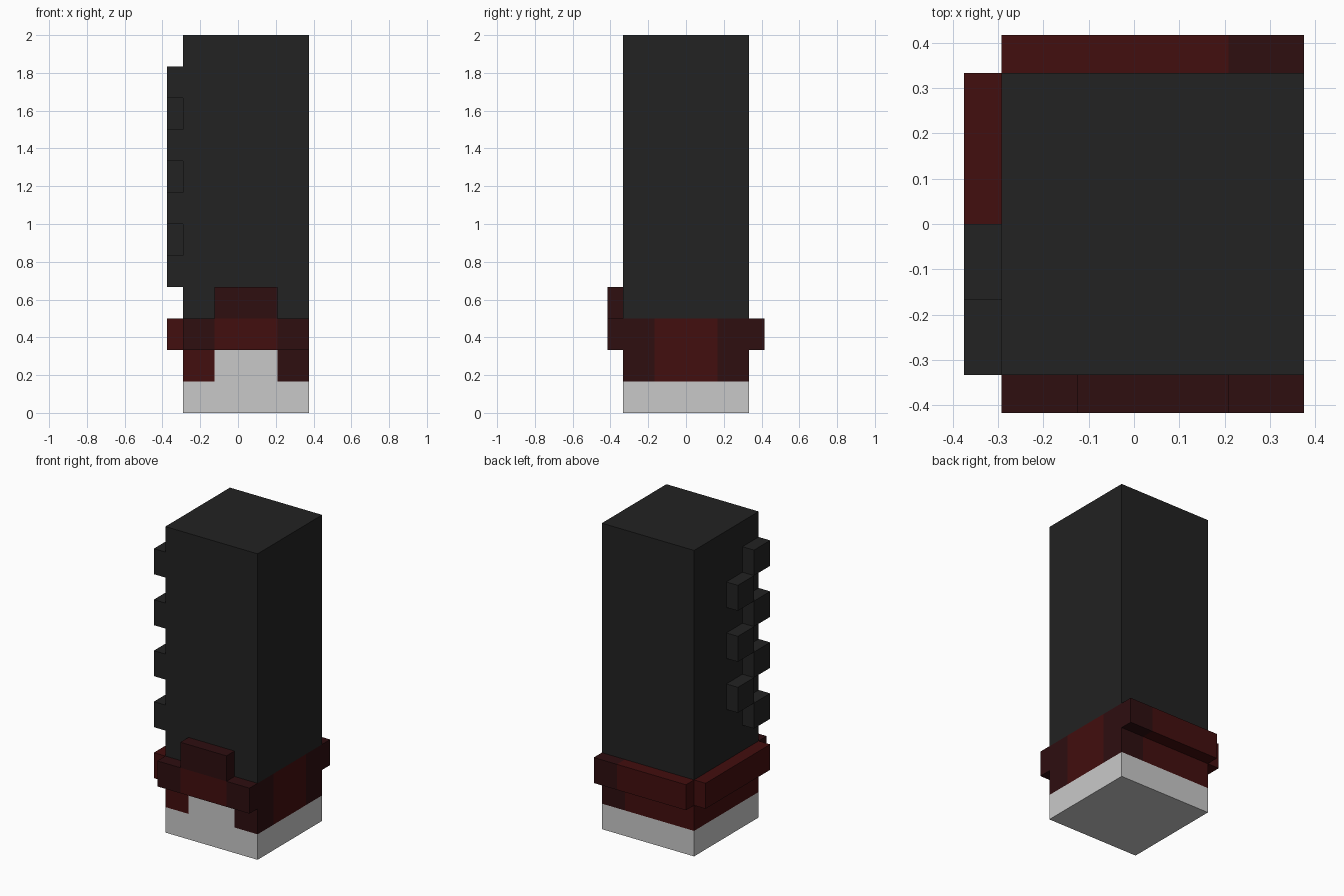
import bpy, bmesh
from mathutils import Vector

if "Cube" in bpy.data.objects:
    bpy.data.objects.remove(bpy.data.objects["Cube"])

P = 1 / 6            # one block unit
H = P / 2            # thickness of the raised layer
X0, X1 = -0.375 + H, 0.375
Y0, Y1 = -2 * P, 2 * P


def material(name, rgb):
    m = bpy.data.materials.new(name)
    m.diffuse_color = (*rgb, 1)
    m.use_nodes = True
    m.node_tree.nodes["Principled BSDF"].inputs["Base Color"].default_value = m.diffuse_color
    return m


BLACK, RED, DARK, GREY = 0, 1, 2, 3
MATS = [material("charcoal black", (0.0160, 0.0160, 0.0160)),
        material("deep red", (0.0545, 0.0044, 0.0044)),
        material("dark maroon", (0.0273, 0.0044, 0.0052)),
        material("light grey", (0.584, 0.584, 0.584))]


def prism(name, profile, y0, y1, rule, cuts=()):
    """Extrude an x-z profile along y, slice at cuts, colour faces by rule."""
    bm = bmesh.new()
    face = bm.faces.new([bm.verts.new((x, y0, z)) for x, z in profile])
    ext = bmesh.ops.extrude_face_region(bm, geom=[face])["geom"]
    bmesh.ops.translate(bm, vec=(0, y1 - y0, 0),
                        verts=[v for v in ext if isinstance(v, bmesh.types.BMVert)])
    for axis, value in cuts:
        no = Vector((0, 0, 0))
        no[axis] = 1
        bmesh.ops.bisect_plane(bm, geom=bm.verts[:] + bm.edges[:] + bm.faces[:],
                               plane_co=no * value, plane_no=no)
    bmesh.ops.recalc_face_normals(bm, faces=bm.faces[:])
    bm.normal_update()
    for f in bm.faces:
        f.material_index = rule(f.calc_center_median(), f.normal)
    me = bpy.data.meshes.new(name)
    bm.to_mesh(me)
    bm.free()
    for m in MATS:
        me.materials.append(m)
    ob = bpy.data.objects.new(name, me)
    bpy.context.collection.objects.link(ob)
    return ob


def rect(x0, x1, z0, z1):
    return [(x0, z0), (x1, z0), (x1, z1), (x0, z1)]


XA, XB = X0 + P, X1 - P    # block columns on the front and back


# Column: grey base, red band, black sleeve
def column_colour(c, n):
    if c.z < P or n.z < -0.5:
        return GREY
    if c.z > 3 * P:
        return BLACK
    if n.y < -0.5:                       # front: grey notch in the middle
        if XA < c.x < XB:
            return GREY if c.z < 2 * P else RED
        return DARK if c.x > XB else RED
    if n.x > 0.5:                        # right: dark outer strips
        return DARK if abs(c.y) > P else RED
    if n.y > 0.5:
        return DARK if c.x > XB else RED
    return RED


prism("column", rect(X0, X1, 0, 2), Y0, Y1, column_colour,
      [(2, P), (2, 2 * P), (2, 3 * P), (0, XA), (0, XB), (1, -P), (1, P)])


# Front cuff with its raised middle
def front_colour(c, n):
    return RED if XA < c.x < XB and c.z < 3 * P - 0.001 else DARK


prism("front_cuff",
      [(X0, 2 * P), (X1, 2 * P), (X1, 3 * P), (XB, 3 * P), (XB, 4 * P),
       (XA, 4 * P), (XA, 3 * P), (X0, 3 * P)],
      Y0 - H, Y0, front_colour, [(2, 3 * P), (0, XA), (0, XB)])

# Back cuff
prism("back_cuff", rect(X0, X1, 2 * P, 3 * P), Y1, Y1 + H,
      lambda c, n: DARK if c.x > XB else RED, [(0, XB)])

# Left cuff
prism("left_cuff", rect(X0 - H, X0, 2 * P, 3 * P), Y0, Y1, lambda c, n: RED)

# Staggered studs up the left side
for i in range(7):
    y = Y0 + P * (i % 2)
    z = (4 + i) * P
    prism(f"side_stud_{i + 1}", rect(X0 - H, X0, z, z + P), y, y + P,
          lambda c, n: BLACK)
